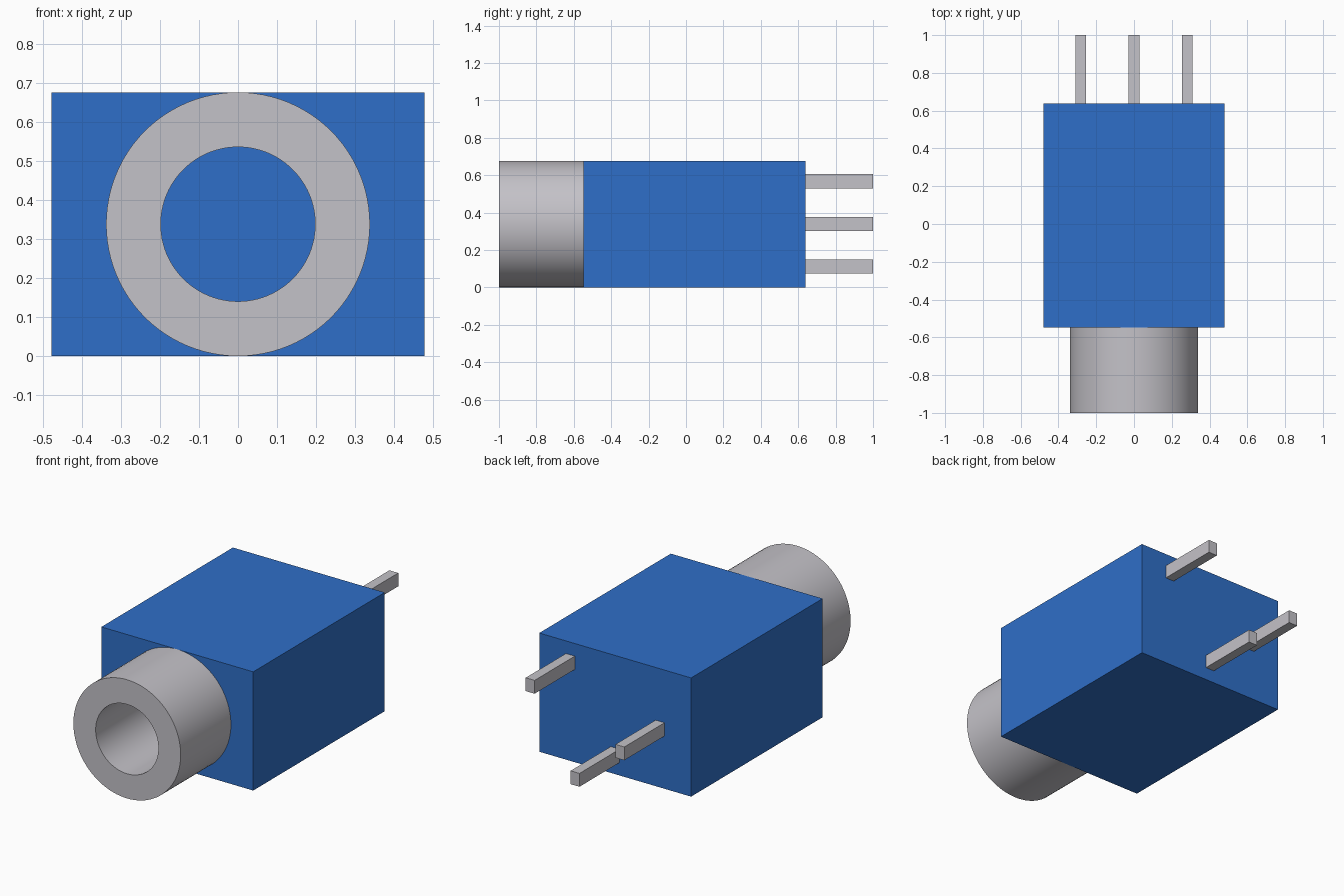
import bpy, bmesh, math
from mathutils import Matrix, Vector

cube = bpy.data.objects.get("Cube")
if cube:
    bpy.data.objects.remove(cube, do_unlink=True)


def material(name, srgb):
    rgba = [((c / 255 + 0.055) / 1.055) ** 2.4 for c in srgb] + [1.0]
    m = bpy.data.materials.new(name)
    m.use_nodes = True
    m.diffuse_color = rgba
    m.node_tree.nodes["Principled BSDF"].inputs["Base Color"].default_value = rgba
    return m


blue = material("blue plastic", (47, 111, 200))
metal = material("grey metal", (196, 194, 200))


def add_object(name, bm, mat):
    bmesh.ops.recalc_face_normals(bm, faces=bm.faces)
    mesh = bpy.data.meshes.new(name)
    bm.to_mesh(mesh)
    bm.free()
    mesh.materials.append(mat)
    ob = bpy.data.objects.new(name, mesh)
    bpy.context.collection.objects.link(ob)
    return ob


def box(name, lo, hi, mat):
    lo, hi = Vector(lo), Vector(hi)
    bm = bmesh.new()
    bmesh.ops.create_cube(bm, size=1, matrix=Matrix.Translation((lo + hi) / 2)
                          @ Matrix.Diagonal((*(hi - lo), 1)))
    return add_object(name, bm, mat)


WIDTH, HEIGHT = 0.958, 0.677
FRONT, BACK = -0.547, 0.638
MID = HEIGHT / 2

# Rectangular housing
box("housing", (-WIDTH / 2, FRONT, 0), (WIDTH / 2, BACK, HEIGHT), blue)

# Socket barrel: profile (radius, y) spun round the y axis, bore ends on the housing
profile = [(0.198, FRONT), (0.198, -1), (MID, -1), (MID, FRONT)]
bm = bmesh.new()
verts = [bm.verts.new((r, y, MID)) for r, y in profile]
edges = [bm.edges.new(pair) for pair in zip(verts, verts[1:])]
bmesh.ops.spin(bm, geom=verts + edges, cent=(0, 0, MID), axis=(0, 1, 0),
               angle=2 * math.pi, steps=96)
bmesh.ops.remove_doubles(bm, verts=bm.verts, dist=1e-4)
barrel = add_object("socket_barrel", bm, metal)
bpy.ops.object.select_all(action="DESELECT")
barrel.select_set(True)
bpy.context.view_layer.objects.active = barrel
bpy.ops.object.shade_smooth_by_angle(angle=math.radians(30))

# Three contact pins at the back, stepped in height
for name, x, z in (("left_pin", 0.283, 0.567),
                   ("centre_pin", 0.0, 0.112),
                   ("right_pin", -0.283, MID)):
    box(name, (x - 0.028, BACK, z - 0.038), (x + 0.028, 1.0, z + 0.038), metal)
